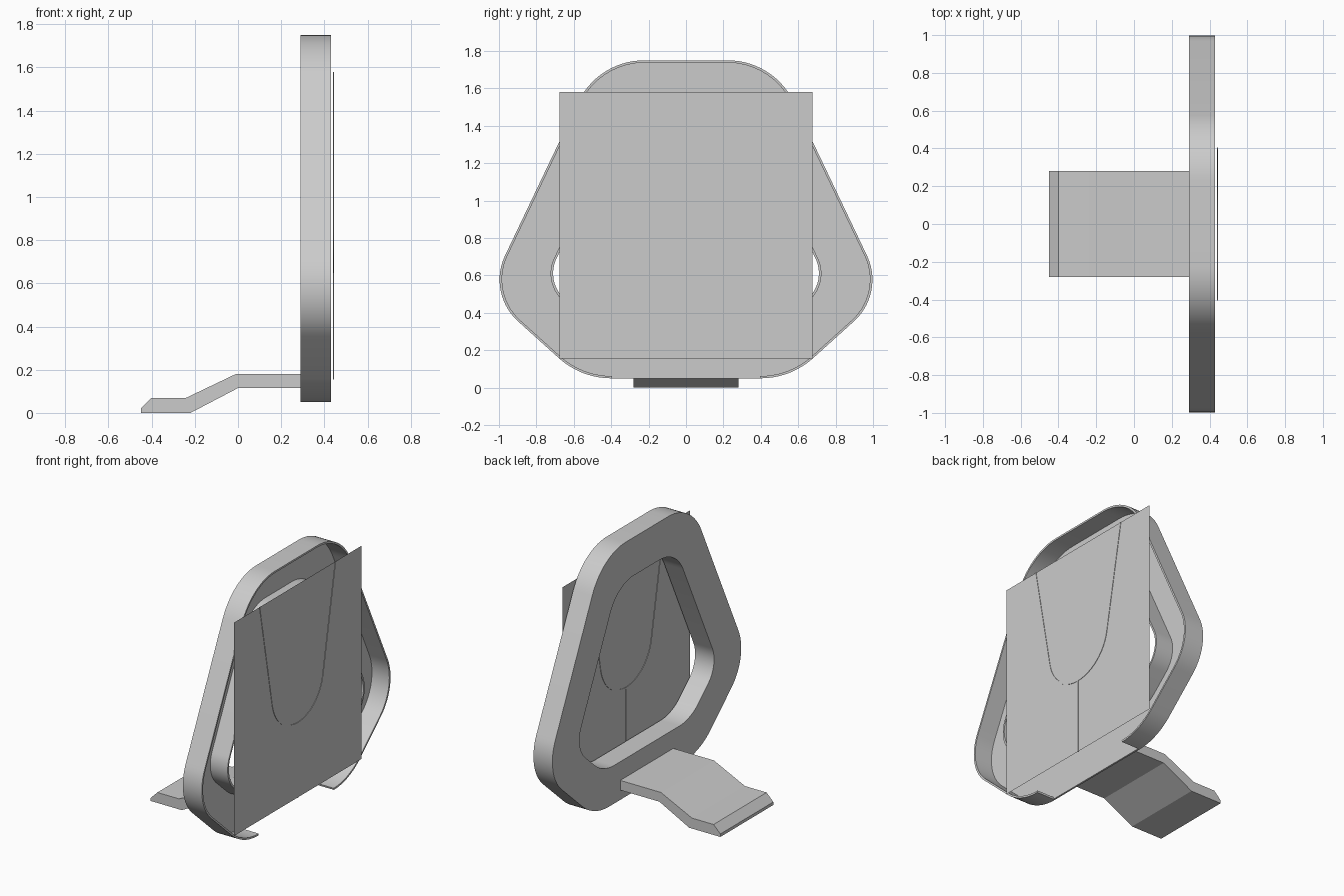
import bpy, bmesh, math
from mathutils import Vector

cube = bpy.data.objects.get("Cube")
if cube:
    bpy.data.objects.remove(cube, do_unlink=True)

grey = bpy.data.materials.new("light_grey")
grey.use_nodes = True
grey.diffuse_color = (0.6, 0.6, 0.6, 1)
grey.node_tree.nodes["Principled BSDF"].inputs["Base Color"].default_value = (0.6, 0.6, 0.6, 1)

BACK, FRONT, WALL, HOLE = 0.29, 0.43, 0.012, 0.255
# Half of the six-sided outline as (y, z), with the fillet radius of each corner
HALF = [(0.56, 0.05, 0.42), (1.064, 0.504, 0.3), (0.47, 1.75, 0.39)]
CORNERS = HALF + [(-y, z, r) for y, z, r in reversed(HALF)]


def outline(inset):
    """Filleted outline moved inward; starts and ends at the bottom edge."""
    pts = [Vector(c[:2]) for c in CORNERS]
    n, loop = len(pts), []
    for i, p in enumerate(pts):
        a = (pts[i - 1] - p).normalized()
        b = (pts[(i + 1) % n] - p).normalized()
        half = a.angle(b) / 2
        bis = (a + b).normalized()
        radius = CORNERS[i][2] - 0.45 * inset
        centre = p + bis * (inset + radius) / math.sin(half)
        sweep = math.pi / 2 - half
        for k in range(15):
            t = sweep * (k / 7 - 1)
            c, s = math.cos(t), math.sin(t)
            d = -bis
            loop.append(centre + radius * Vector((d.x * c - d.y * s, d.x * s + d.y * c)))
    return loop


def finish(name, bm, smooth=True):
    bmesh.ops.recalc_face_normals(bm, faces=bm.faces)
    mesh = bpy.data.meshes.new(name)
    bm.to_mesh(mesh)
    bm.free()
    mesh.materials.append(grey)
    obj = bpy.data.objects.new(name, mesh)
    bpy.context.collection.objects.link(obj)
    if smooth:
        bpy.ops.object.select_all(action="DESELECT")
        obj.select_set(True)
        bpy.context.view_layer.objects.active = obj
        bpy.ops.object.shade_smooth_by_angle(angle=math.radians(30))
    return obj


def band(name, outer, inner, x0, x1, closed=True):
    """Rectangular section carried along two matching (y, z) paths."""
    bm = bmesh.new()
    rows = [[bm.verts.new((x, p.x, p.y)) for x, p in ((x0, o), (x1, o), (x1, i), (x0, i))]
            for o, i in zip(outer, inner)]
    for k in range(len(rows) if closed else len(rows) - 1):
        a, b = rows[k], rows[(k + 1) % len(rows)]
        for j in range(4):
            m = (j + 1) % 4
            bm.faces.new((a[j], a[m], b[m], b[j]))
    if not closed:
        bm.faces.new(rows[0])
        bm.faces.new(rows[-1])
    return finish(name, bm)


# Hollow frame: back panel, outer rim left open along the bottom, rim of the opening
floor = BACK + WALL
band("frame_back", outline(0), outline(HOLE), BACK, floor)
band("frame_outer_rim", outline(0), outline(WALL), floor, FRONT, closed=False)
band("frame_inner_rim", outline(HOLE - WALL), outline(HOLE), floor, FRONT)

# Bent foot behind the frame
profile = [(floor, 0.18), (-0.01, 0.18), (-0.24, 0.07), (-0.40, 0.07), (-0.45, 0.02),
           (-0.45, 0), (-0.22, 0), (0.0, 0.115), (floor, 0.115)]
bm = bmesh.new()
face = bm.faces.new([bm.verts.new((x, -0.28, z)) for x, z in profile])
side = bmesh.ops.extrude_face_region(bm, geom=[face])
bmesh.ops.translate(bm, vec=(0, 0.56, 0),
                    verts=[v for v in side["geom"] if isinstance(v, bmesh.types.BMVert)])
finish("foot", bm, smooth=False)

# Thin front sheet
SHEET, LOW, HIGH, WIDE = 0.442, 0.155, 1.58, 0.675
bm = bmesh.new()
bm.faces.new([bm.verts.new((SHEET, y, z)) for y, z in
              ((-WIDE, LOW), (WIDE, LOW), (WIDE, HIGH), (-WIDE, HIGH))])
finish("front_sheet", bm, smooth=False)


# Seams on the sheet: a U shape and a centre line below it
def u_path(r):
    tilt = math.radians(10)
    angles = [math.pi + tilt + (math.pi - 2 * tilt) * k / 24 for k in range(25)]
    arc = [Vector((r * math.cos(a), 0.925 + r * math.sin(a))) for a in angles]
    top = r + 0.128
    return [Vector((-top, HIGH))] + arc + [Vector((top, HIGH))]


seam = (SHEET - 0.003, SHEET + 0.003)
band("u_seam", u_path(0.277), u_path(0.267), *seam, closed=False)
band("centre_seam", [Vector((-0.005, LOW)), Vector((-0.005, 0.65))],
     [Vector((0.005, LOW)), Vector((0.005, 0.65))], *seam, closed=False)
